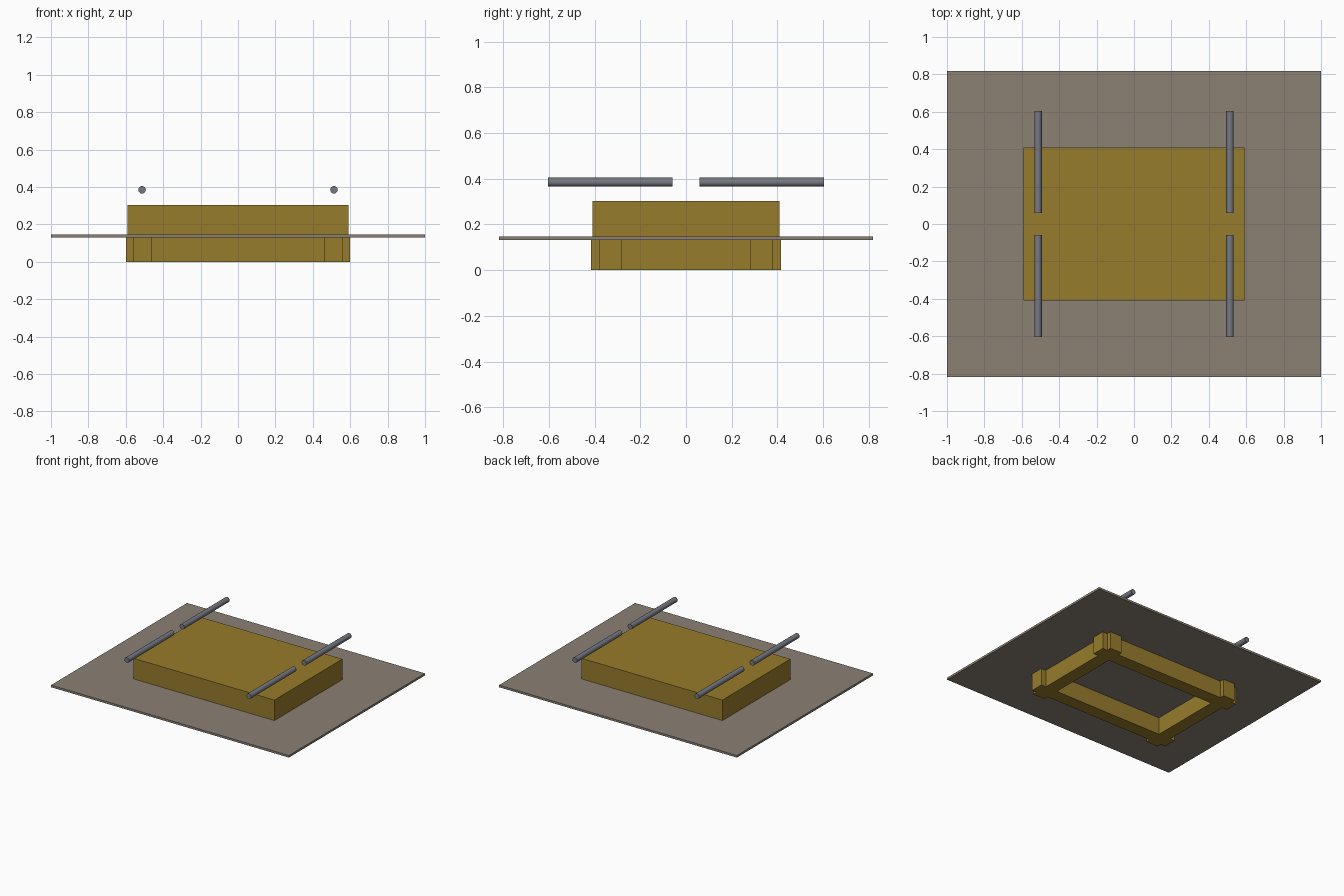
import bpy, math

if "Cube" in bpy.data.objects:
    bpy.data.objects.remove(bpy.data.objects["Cube"])


def material(name, rgb):
    m = bpy.data.materials.new(name)
    m.diffuse_color = (*rgb, 1)
    m.use_nodes = True
    m.node_tree.nodes["Principled BSDF"].inputs["Base Color"].default_value = m.diffuse_color
    return m


wood = material("ochre_wood", (0.31, 0.20, 0.025))
stone = material("taupe_slab", (0.26, 0.22, 0.175))
steel = material("steel", (0.18, 0.19, 0.22))


def box(name, x, y, z, mat):
    """Box from (min, max) ranges on each axis."""
    bpy.ops.mesh.primitive_cube_add(size=1, location=[sum(r) / 2 for r in (x, y, z)])
    ob = bpy.context.object
    ob.name = name
    ob.scale = [r[1] - r[0] for r in (x, y, z)]
    bpy.ops.object.transform_apply(location=False, rotation=False, scale=True)
    ob.data.materials.append(mat)
    return ob


def rod(name, x, y0, y1, z, radius):
    bpy.ops.mesh.primitive_cylinder_add(vertices=16, radius=radius, depth=abs(y1 - y0),
                                        location=(x, (y0 + y1) / 2, z),
                                        rotation=(math.pi / 2, 0, 0))
    ob = bpy.context.object
    ob.name = name
    ob.data.materials.append(steel)
    bpy.ops.object.shade_smooth_by_angle(angle=math.radians(40))


# Base frame: interlocking beams whose ends project past the corners
for s, side in ((-1, "front"), (1, "back")):
    box(f"{side}_base_beam", (-0.6, 0.6), sorted((s * 0.28, s * 0.38)), (0, 0.135), wood)
for s, side in ((-1, "left"), (1, "right")):
    box(f"{side}_base_beam", sorted((s * 0.46, s * 0.56)), (-0.415, 0.415), (0, 0.135), wood)

# Wide thin slab and the solid block on it
box("slab", (-1, 1), (-0.817, 0.817), (0.131, 0.147), stone)
box("upper_block", (-0.592, 0.592), (-0.408, 0.408), (0.14, 0.303), wood)

# Four rods floating above the block
for sx, side in ((-1, "left"), (1, "right")):
    for sy, end in ((-1, "front"), (1, "back")):
        rod(f"{end}_{side}_rod", sx * 0.513, sy * 0.06, sy * 0.603, 0.385, 0.02)
